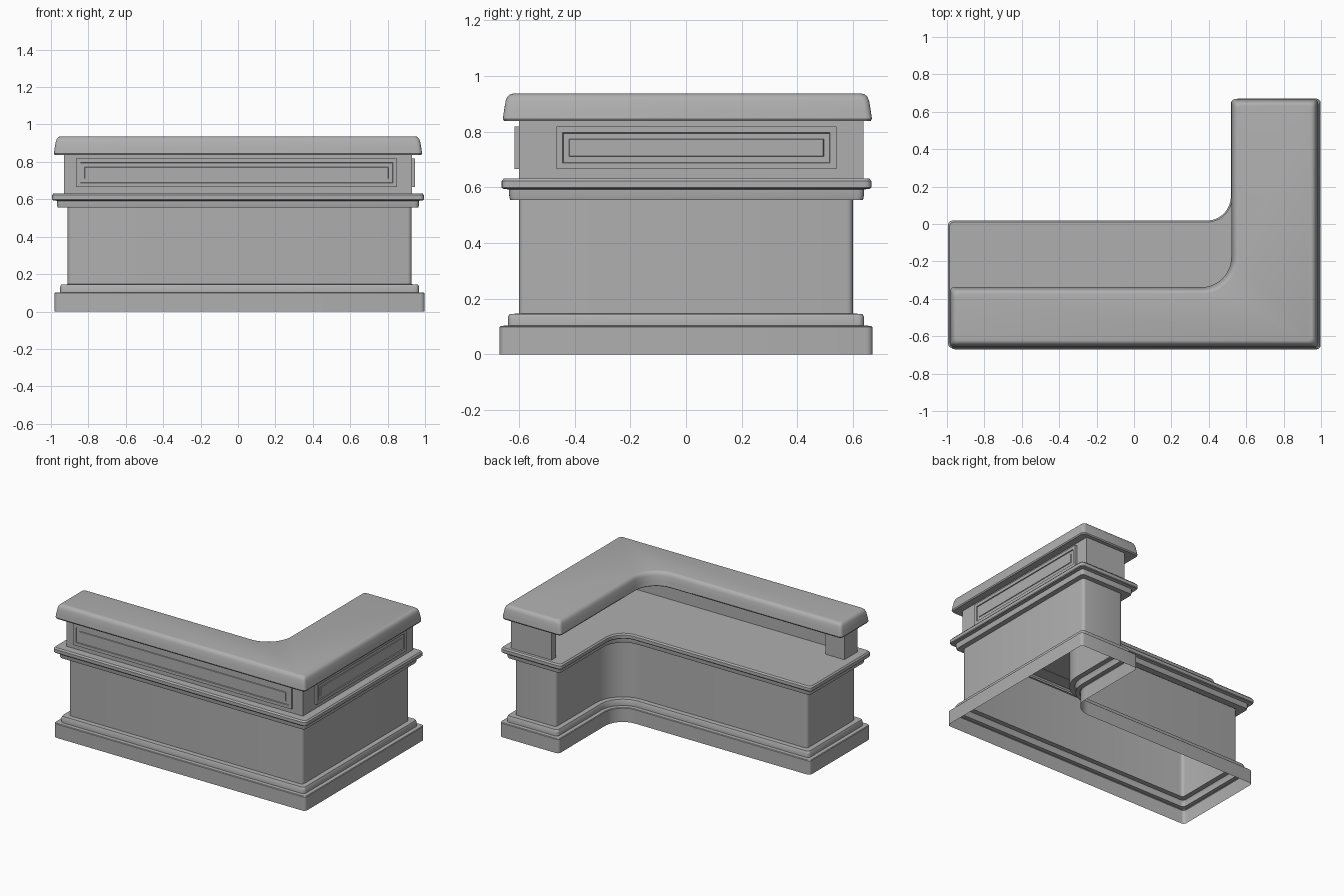
import bpy, bmesh, math

if "Cube" in bpy.data.objects:
    bpy.data.objects.remove(bpy.data.objects["Cube"])

grey = bpy.data.materials.new("dark_grey")
grey.diffuse_color = (.43, .43, .43, 1)
grey.use_nodes = True
grey.node_tree.nodes["Principled BSDF"].inputs["Base Color"].default_value = grey.diffuse_color


def loft(name, rings, cap_start=False, cap_end=False):
    """Bridge a list of closed rings (same point count) into one object."""
    bm = bmesh.new()
    loops = [[bm.verts.new(p) for p in ring] for ring in rings]
    n = len(loops[0])
    for a, b in zip(loops, loops[1:]):
        for i in range(n):
            j = (i + 1) % n
            bm.faces.new((a[i], a[j], b[j], b[i]))
    if cap_start:
        bm.faces.new(loops[0][::-1])
    if cap_end:
        bm.faces.new(loops[-1])
    bmesh.ops.recalc_face_normals(bm, faces=bm.faces[:])
    me = bpy.data.meshes.new(name)
    bm.to_mesh(me)
    bm.free()
    me.materials.append(grey)
    ob = bpy.data.objects.new(name, me)
    bpy.context.collection.objects.link(ob)
    bpy.ops.object.select_all(action='DESELECT')
    ob.select_set(True)
    bpy.context.view_layer.objects.active = ob
    bpy.ops.object.shade_smooth_by_angle(angle=math.radians(32))
    return ob


def arc(cx, cy, r, start, end, steps):
    """Points of an arc, angles in degrees."""
    angles = [math.radians(start + (end - start) * k / steps) for k in range(steps + 1)]
    return [(cx + r * math.cos(t), cy + r * math.sin(t)) for t in angles]


def l_ring(outline, inset, z, c=.022):
    """L-shaped outline, pulled in by inset: soft corners, filleted inner corner."""
    x0, y0, x1, y1, xi, yi, r = outline
    d = inset + c
    pts = (arc(x0 + d, y0 + d, c, 180, 270, 4) + arc(x1 - d, y0 + d, c, 270, 360, 4)
           + arc(x1 - d, y1 - d, c, 0, 90, 4) + arc(xi + d, y1 - d, c, 90, 180, 4)
           + arc(xi - r, yi + r, r + inset, 0, -90, 12)
           + arc(x0 + d, yi - d, c, 90, 180, 4))
    return [(x, y, z) for x, y in pts]


def l_part(name, outline, profile, **caps):
    return loft(name, [l_ring(outline, i, z) for i, z in profile], **caps)


def box(name, x0, x1, y0, y1, z0, z1):
    ring = [(x0, y0), (x1, y0), (x1, y1), (x0, y1)]
    return loft(name, [[(x, y, z) for x, y in ring] for z in (z0, z1)],
                cap_start=True, cap_end=True)


def panel(name, a0, a1, z0, z1, place):
    """Raised panel with a routed groove; place maps (along, z, depth) to 3D."""
    profile = [(0, 0), (0, .016), (.022, .016), (.024, .010),
               (.045, .010), (.047, .014)]
    rings = [[place(a, z, d) for a, z in ((a0 + i, z0 + i), (a1 - i, z0 + i),
                                          (a1 - i, z1 - i), (a0 + i, z1 - i))]
             for i, d in profile]
    return loft(name, rings, cap_end=True)


# Hollow base: stepped plinth and plain body, open underneath
base = (-.981, -.67, .998, .67, .532, .01, .14)
l_part("plinth", base, [(0, 0), (0, .098), (.004, .102), (.03, .103), (.03, .132),
                        (.036, .145), (.07, .146)])
l_part("body", base, [(.07, .146), (.07, .556)])

# Worktop slab with a trim step below it
work = (-.994, -.662, .994, .666, .518, .018, .13)
l_part("worktop", work, [(.076, .555), (.03, .555), (.027, .568), (.026, .592),
                         (.004, .595), (0, .6), (0, .622), (.008, .632)], cap_end=True)

# Raised section: thin outer walls with end posts
Z0, Z1 = .63, .842
box("front_wall", -.93, .93, -.60, -.56, Z0, Z1)
box("side_wall", .89, .93, -.60, .637, Z0, Z1)
box("front_end_post", -.93, -.78, -.60, -.45, Z0, Z1)
box("side_end_post", .612, .93, .585, .637, Z0, Z1)

# Decorative panels on the two outward faces
panel("front_panel", -.865, .85, .665, .818, lambda a, z, d: (a, -.60 - d, z))
panel("side_panel", -.465, .54, .665, .818, lambda a, z, d: (.93 + d, a, z))

# Counter top with a softly rounded, sloping edge
top = (-.984, -.658, .984, .668, .52, -.338, .16)
l_part("counter_top", top, [(.004, .838), (0, .846), (.004, .875), (.01, .91),
                            (.016, .925), (.026, .934), (.035, .936)],
       cap_start=True, cap_end=True)
